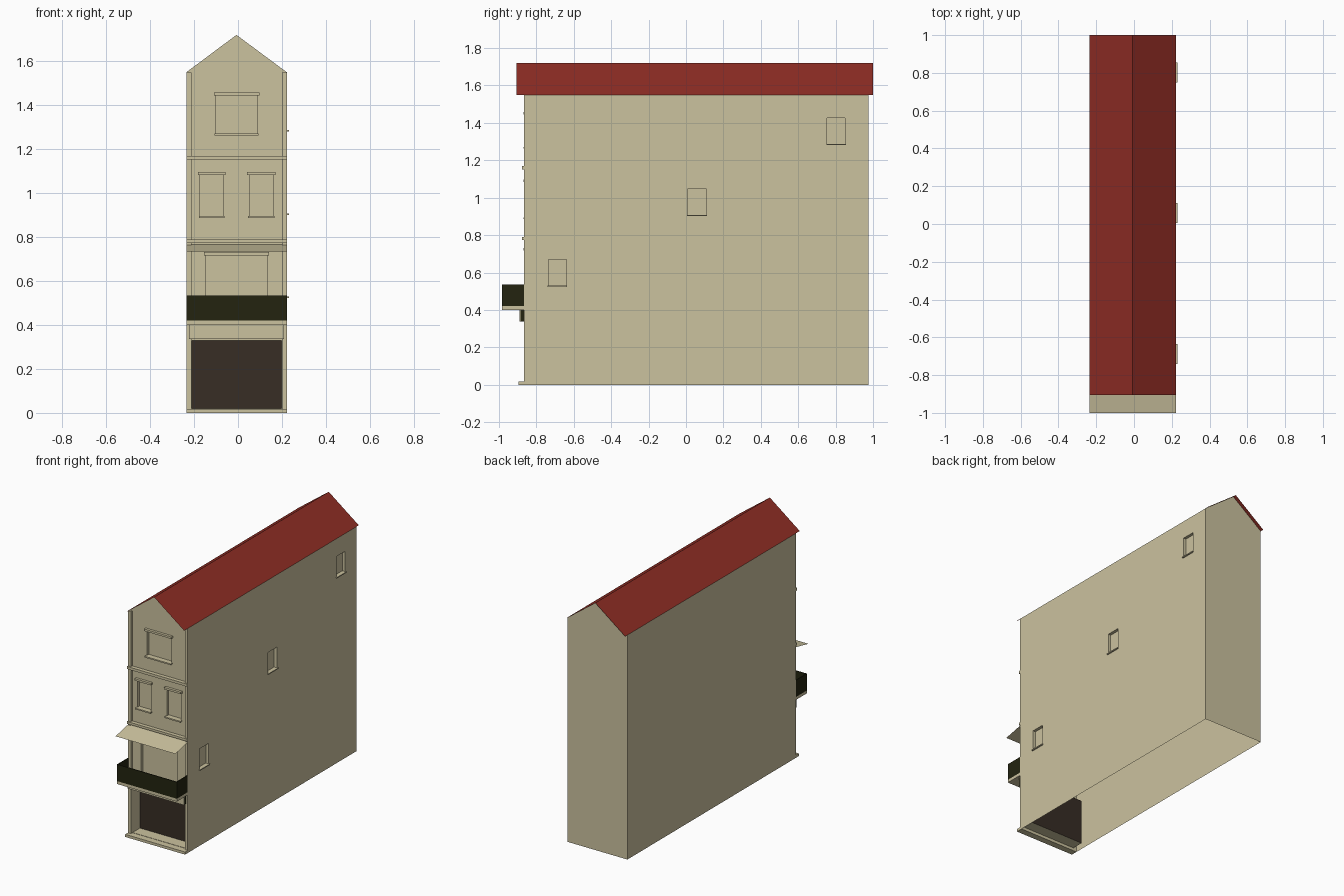
import bpy, bmesh

if "Cube" in bpy.data.objects:
    bpy.data.objects.remove(bpy.data.objects["Cube"])

# Overall extents of the narrow townhouse
L, R, RIDGE_X = -0.235, 0.222, -0.007
FRONT, BACK = -0.85, 0.975
EAVE, RIDGE = 1.55, 1.72


def material(name, rgb):
    m = bpy.data.materials.new(name)
    m.diffuse_color = (*rgb, 1)
    m.use_nodes = True
    m.node_tree.nodes["Principled BSDF"].inputs["Base Color"].default_value = m.diffuse_color
    return m


BEIGE = material("beige plaster", (0.60, 0.54, 0.345))
RED = material("red roof", (0.275, 0.026, 0.018))
OLIVE = material("dark olive metal", (0.0168, 0.0176, 0.0052))
BROWN = material("dark brown shutter", (0.038, 0.026, 0.018))


def sheet(name, quads, mats, indices=None):
    """Object made from separate polygons, welded together."""
    bm = bmesh.new()
    for i, pts in enumerate(quads):
        f = bm.faces.new([bm.verts.new(p) for p in pts])
        f.material_index = indices[i] if indices else 0
    bmesh.ops.remove_doubles(bm, verts=bm.verts, dist=1e-5)
    me = bpy.data.meshes.new(name)
    bm.to_mesh(me)
    bm.free()
    for m in mats:
        me.materials.append(m)
    ob = bpy.data.objects.new(name, me)
    bpy.context.collection.objects.link(ob)
    return ob


def box(name, x0, x1, y0, y1, z0, z1, mat=BEIGE):
    bm = bmesh.new()
    bmesh.ops.create_cube(bm, size=1)
    for v in bm.verts:
        v.co = ((x0, x1)[v.co.x > 0], (y0, y1)[v.co.y > 0], (z0, z1)[v.co.z > 0])
    me = bpy.data.meshes.new(name)
    bm.to_mesh(me)
    bm.free()
    me.materials.append(mat)
    ob = bpy.data.objects.new(name, me)
    bpy.context.collection.objects.link(ob)
    return ob


def wall(name, u0, u1, v0, v1, place, openings, extra=()):
    """Flat wall with recessed openings (u0, u1, v0, v1, depth, material slot)."""
    us = sorted({u0, u1, *(o[0] for o in openings), *(o[1] for o in openings)})
    vs = sorted({v0, v1, *(o[2] for o in openings), *(o[3] for o in openings)})
    quads, idx = [], []
    for a, b in zip(us, us[1:]):
        for c, d in zip(vs, vs[1:]):
            mu, mv = (a + b) / 2, (c + d) / 2
            if not any(o[0] < mu < o[1] and o[2] < mv < o[3] for o in openings):
                quads.append([place(a, c, 0), place(b, c, 0), place(b, d, 0), place(a, d, 0)])
                idx.append(0)
    for a, b, c, d, depth, slot in openings:
        rim = [(a, c), (b, c), (b, d), (a, d)]
        quads.append([place(*p, depth) for p in rim])
        idx.append(slot)
        for p, q in zip(rim, rim[1:] + rim[:1]):
            quads.append([place(*p, 0), place(*q, 0), place(*q, depth), place(*p, depth)])
            idx.append(0)
    for pts in extra:
        quads.append([place(*p, 0) for p in pts])
        idx.append(0)
    return sheet(name, quads, [BEIGE, BROWN], idx)


# Front wall: shopfront, balcony door, two middle windows, attic window
gable = [(L, EAVE), (R, EAVE), (RIDGE_X, RIDGE)]
front_windows = [(-0.145, 0.132, 0.42, 0.717), (-0.172, -0.068, 0.895, 1.083),
                 (0.052, 0.160, 0.895, 1.083), (-0.10, 0.087, 1.272, 1.445)]
wall("front_wall", L, R, 0, EAVE, lambda u, v, d: (u, FRONT + d, v),
     [(-0.21, 0.198, 0.02, 0.33, 0.08, 1)] + [(*w, 0.02, 0) for w in front_windows], [gable])

# Window heads and sills on the front
for i, (a, b, c, d) in enumerate(front_windows):
    box(f"window_head_{i}", a - 0.01, b + 0.01, FRONT - 0.018, FRONT, d, d + 0.014)
    if i:
        box(f"window_sill_{i}", a - 0.006, b + 0.006, FRONT - 0.018, FRONT, c - 0.009, c)

# Right wall with three small windows and their sills
side_windows = [(-0.735, -0.64, 0.53, 0.67), (0.01, 0.106, 0.908, 1.05), (0.755, 0.85, 1.288, 1.427)]
wall("right_wall", FRONT, BACK, 0, EAVE, lambda u, v, d: (R - d, u, v),
     [(*w, 0.02, 0) for w in side_windows])
for i, (a, b, c, d) in enumerate(side_windows):
    box(f"side_sill_{i}", R, R + 0.009, a - 0.005, b + 0.005, c - 0.007, c)

# Plain left wall and back wall with gable
sheet("left_wall", [[(L, BACK, 0), (L, FRONT, 0), (L, FRONT, EAVE), (L, BACK, EAVE)]], [BEIGE])
sheet("back_wall", [[(R, BACK, 0), (L, BACK, 0), (L, BACK, EAVE),
                     (RIDGE_X, BACK, RIDGE), (R, BACK, EAVE)]], [BEIGE])

# Thin pitched roof overhanging both gables
y0, y1 = -0.905, 1.0
sheet("roof", [[(L, y1, EAVE), (L, y0, EAVE), (RIDGE_X, y0, RIDGE), (RIDGE_X, y1, RIDGE)],
               [(R, y0, EAVE), (R, y1, EAVE), (RIDGE_X, y1, RIDGE), (RIDGE_X, y0, RIDGE)]], [RED])

# Corner pilasters, cornices and doorstep
box("left_pilaster", L, -0.212, -0.866, FRONT, 0, EAVE)
box("right_pilaster", 0.2, R, -0.866, FRONT, 0, EAVE)
box("upper_cornice", L, R, -0.876, FRONT, 1.152, 1.17)
box("lower_cornice", L, R, -0.876, FRONT, 0.774, 0.79)
box("doorstep", L, R, -0.895, FRONT, 0, 0.018)

# Dark sign box with a beige front panel
box("sign_box", -0.222, 0.21, -0.886, FRONT, 0.337, 0.40, OLIVE)
box("sign_panel", -0.222, 0.21, -0.891, -0.886, 0.337, 0.40)

# Balcony slab and solid railing on three sides
box("balcony_slab", L, R, -0.985, FRONT, 0.40, 0.42)
box("railing_front", L, R, -0.985, -0.979, 0.42, 0.535, OLIVE)
for name, x in (("railing_left", L), ("railing_right", R - 0.006)):
    box(name, x, x + 0.006, -0.979, -0.866, 0.42, 0.535, OLIVE)

# Sloping awning sheet over the balcony
sheet("awning", [[(L, -1.0, 0.735), (R, -1.0, 0.735), (R, FRONT, 0.767), (L, FRONT, 0.767)]], [BEIGE])
